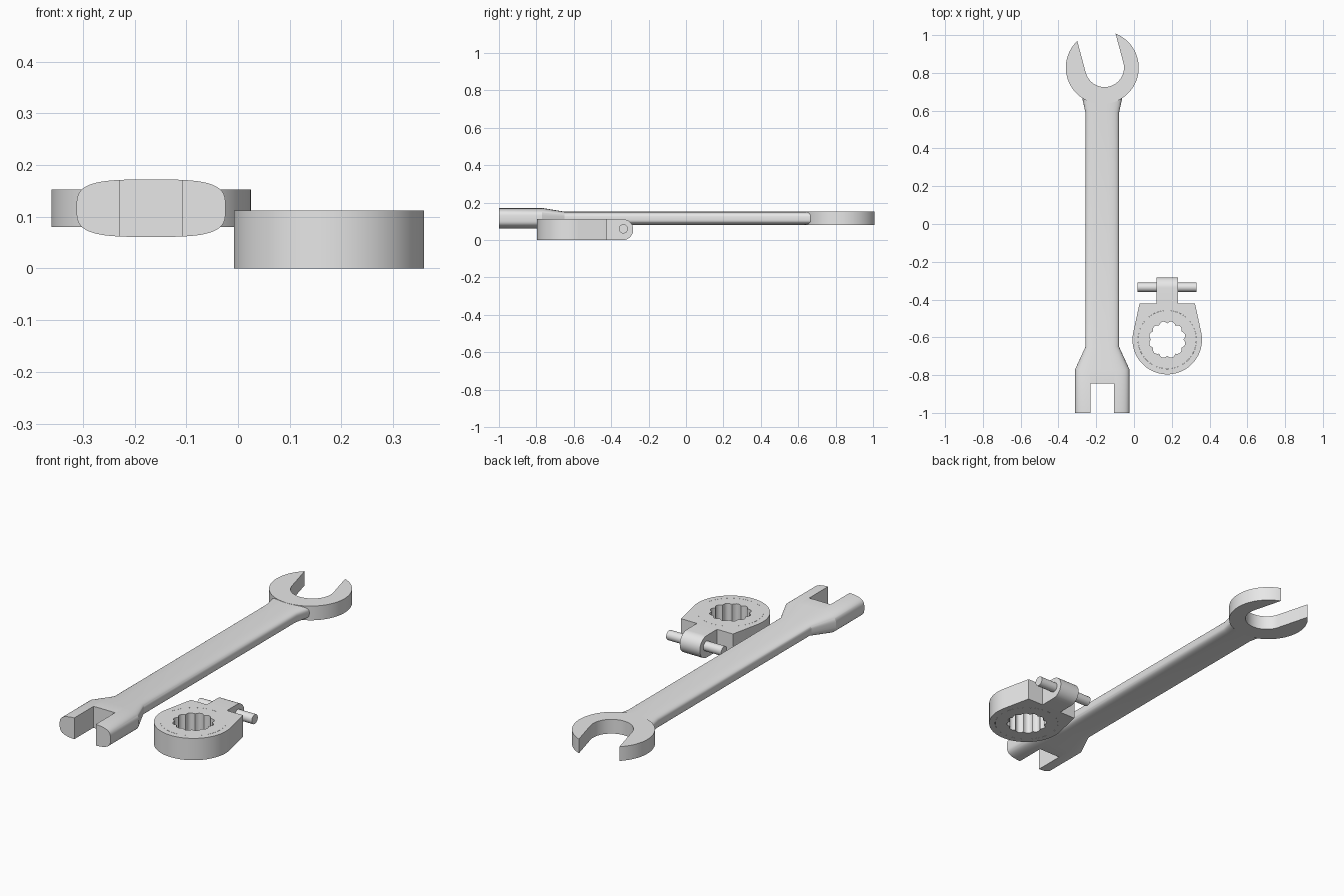
import bpy, bmesh, math
from mathutils import Vector, Matrix

if "Cube" in bpy.data.objects:
    bpy.data.objects.remove(bpy.data.objects["Cube"])

steel = bpy.data.materials.new("steel grey")
steel.diffuse_color = (0.8, 0.8, 0.8, 1)
steel.use_nodes = True
steel.node_tree.nodes["Principled BSDF"].inputs["Base Color"].default_value = steel.diffuse_color


def finish(obj, angle=22):
    obj.data.materials.clear()
    obj.data.materials.append(steel)
    bpy.ops.object.select_all(action='DESELECT')
    obj.select_set(True)
    bpy.context.view_layer.objects.active = obj
    bpy.ops.object.shade_smooth_by_angle(angle=math.radians(angle))


def arc(c, r, a0, a1, n):
    """Points on an arc, angles in degrees."""
    steps = [math.radians(a0 + (a1 - a0) * i / n) for i in range(n + 1)]
    return [Vector((c[0] + r * math.cos(a), c[1] + r * math.sin(a))) for a in steps]


def plate(name, loops, z0, z1, matrix=Matrix.Identity(4)):
    """Filled outline (later loops are holes) extruded from z0 to z1."""
    cu = bpy.data.curves.new(name, 'CURVE')
    cu.dimensions, cu.fill_mode = '2D', 'BOTH'
    cu.extrude = (z1 - z0) / 2
    for pts in loops:
        sp = cu.splines.new('POLY')
        sp.points.add(len(pts) - 1)
        for p, v in zip(sp.points, pts):
            p.co = (v[0], v[1], 0, 1)
        sp.use_cyclic_u = True
    tmp = bpy.data.objects.new(name, cu)
    bpy.context.collection.objects.link(tmp)
    bpy.context.view_layer.update()
    dg = bpy.context.evaluated_depsgraph_get()
    me = bpy.data.meshes.new_from_object(tmp.evaluated_get(dg))
    bpy.data.objects.remove(tmp)
    bm = bmesh.new()
    bm.from_mesh(me)
    bmesh.ops.remove_doubles(bm, verts=bm.verts, dist=1e-5)
    bmesh.ops.transform(bm, verts=bm.verts,
                        matrix=matrix @ Matrix.Translation((0, 0, (z0 + z1) / 2)))
    bmesh.ops.recalc_face_normals(bm, faces=bm.faces)
    bm.to_mesh(me)
    bm.free()
    me.name = name
    obj = bpy.data.objects.new(name, me)
    bpy.context.collection.objects.link(obj)
    finish(obj)
    return obj


# Handle: rounded section lofted along y, wide at the fork end
HX, HZ, N = -0.168, 0.1165, 72
stations = [(-1, .144, .0555), (-.77, .144, .0555), (-.65, .089, .0355),
            (.59, .089, .0355), (.69, .111, .0355)]
bm = bmesh.new()
rings = []
for y, a, b in stations:
    ring = []
    for i in range(N):
        t = 2 * math.pi * i / N
        c, s = math.cos(t), math.sin(t)
        ring.append(bm.verts.new((HX + a * math.copysign(abs(c) ** .57, c), y,
                                  HZ + b * math.copysign(abs(s) ** .57, s))))
    rings.append(ring)
for r0, r1 in zip(rings, rings[1:]):
    for i in range(N):
        j = (i + 1) % N
        bm.faces.new((r0[i], r0[j], r1[j], r1[i]))
bm.faces.new(rings[0])
bm.faces.new(rings[-1])
bmesh.ops.recalc_face_normals(bm, faces=bm.faces)
mesh = bpy.data.meshes.new("handle")
bm.to_mesh(mesh)
bm.free()
handle = bpy.data.objects.new("handle", mesh)
bpy.context.collection.objects.link(handle)

# Square slot cut in the fork end
bpy.ops.mesh.primitive_cube_add(size=1, location=(HX, -.945, HZ))
slot = bpy.context.object
slot.name = "slot_cutter"
slot.scale = (.122, .2, .3)
slot.hide_render = True
mod = handle.modifiers.new("slot", 'BOOLEAN')
mod.operation, mod.solver, mod.object = 'DIFFERENCE', 'EXACT', slot
bpy.context.view_layer.objects.active = handle
bpy.ops.object.modifier_apply(modifier="slot")
bpy.data.objects.remove(slot)
finish(handle)

# Open jaw: disc with a tilted U-shaped mouth
C, R = Vector((HX, .828)), .193
mouth, r, tilt = Vector((-.156, .828)), .103, 15
u = Vector((-math.sin(math.radians(tilt)), math.cos(math.radians(tilt))))
inner = arc(mouth, r, 180 + tilt, 360 + tilt, 40)


def tip_angle(base):
    d = base - C
    t = -d.dot(u) + math.sqrt(d.dot(u) ** 2 - d.dot(d) + R * R)
    p = d + u * t
    return math.degrees(math.atan2(p.y, p.x))


outer = arc(C, R, tip_angle(inner[-1]), tip_angle(inner[0]) - 360, 72)
plate("open_jaw", [outer + inner], .08, .153)

# Ratchet head body: round with straight flanks to a flat back
RC, RR, H = Vector((.176, -.612)), .184, .112
corner = Vector((.147, .19))
ta = math.degrees(math.atan2(corner.y, corner.x) - math.acos(RR / corner.length))
body = arc(RC, RR, ta, -180 - ta, 72)
body += [RC + Vector((-corner.x, corner.y)), RC + corner]
plate("ratchet_body", [body, arc(RC, .1545, 0, 357, 119)], 0, H)

# Insert ring with twelve-lobed socket
lobes = []
for i in range(96):
    a = 2 * math.pi * i / 96
    q = .086 + .012 * abs(math.sin(6 * a))
    lobes.append(RC + Vector((math.cos(a), math.sin(a))) * q)
plate("socket_ring", [arc(RC, .154, 0, 357, 119), lobes], 0, H)

# Hinge tab with rounded end, outline in y-z extruded along x
yz = Matrix(((0, 0, 1, 0), (1, 0, 0, 0), (0, 1, 0, 0), (0, 0, 0, 1)))
tab = [Vector((-.422, 0))] + arc((-.338, H / 2), H / 2, -90, 90, 24) + [Vector((-.422, H))]
plate("hinge_tab", [tab], .119, .233, yz)

# Hinge pin
plate("hinge_pin", [arc((-.335, .06), .0245, 0, 348.75, 31)], .018, .33, yz)
